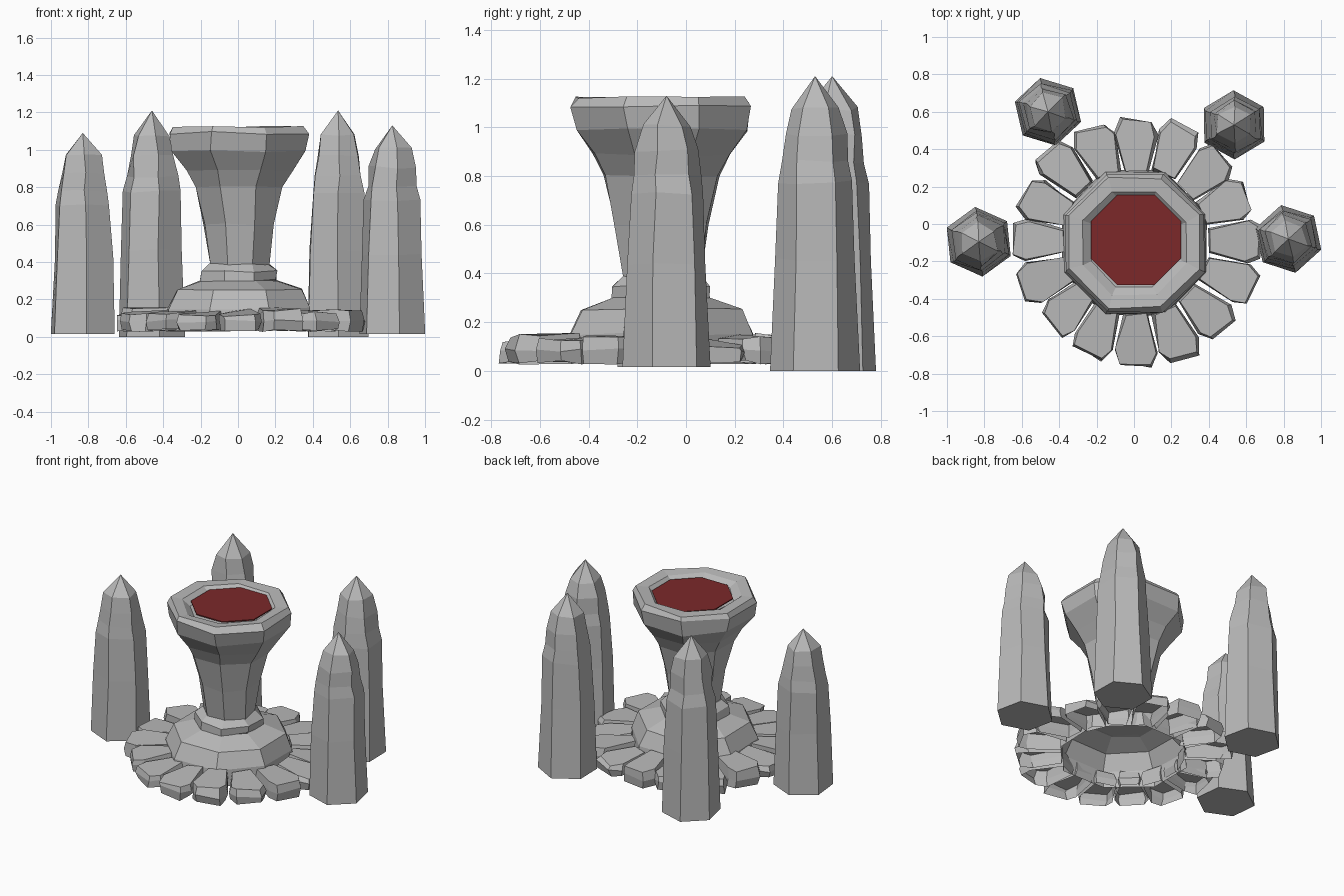
import bpy, bmesh, math, random
from mathutils import Vector

random.seed(7)
cube = bpy.data.objects.get("Cube")
if cube:
    bpy.data.objects.remove(cube, do_unlink=True)


def material(name, rgb):
    m = bpy.data.materials.new(name)
    m.use_nodes = True
    m.diffuse_color = (*rgb, 1)
    m.node_tree.nodes["Principled BSDF"].inputs["Base Color"].default_value = (*rgb, 1)
    return m


stone = material("grey stone", (0.49, 0.49, 0.49))
red = material("dark red liquid", (0.2, 0.022, 0.023))


def jitter(amount):
    return Vector([random.uniform(-amount, amount) for _ in range(3)])


def loft(name, rings, mat, floor=True):
    """Skin a stack of equal-length point rings, cap the top and optionally the floor."""
    bm = bmesh.new()
    rows = [[bm.verts.new(p) for p in ring] for ring in rings]
    n = len(rows[0])
    for low, high in zip(rows, rows[1:]):
        for i in range(n):
            j = (i + 1) % n
            bm.faces.new((low[i], low[j], high[j], high[i]))
    bm.faces.new(rows[-1])
    if floor:
        bm.faces.new(rows[0][::-1])
    bmesh.ops.remove_doubles(bm, verts=bm.verts, dist=0.0005)
    mesh = bpy.data.meshes.new(name)
    bm.to_mesh(mesh)
    bm.free()
    mesh.materials.append(mat)
    obj = bpy.data.objects.new(name, mesh)
    bpy.context.collection.objects.link(obj)
    return obj


def ring(cx, cy, z, radius, sides, turn, rough=0.0):
    step = math.tau / sides
    return [Vector((cx + radius * math.cos(turn + i * step),
                    cy + radius * math.sin(turn + i * step), z)) + jitter(rough)
            for i in range(sides)]


# Altar: hollow base, collar, flared column and bowl with a shallow sunken rim
CENTRE_Y = -0.1
EIGHTH = math.pi / 8
profiles = {
    "altar_base": [(0.42, 0.035), (0.41, 0.15), (0.36, 0.25), (0.21, 0.30)],
    "altar_collar": [(0.20, 0.29), (0.22, 0.30), (0.218, 0.35), (0.165, 0.395)],
    "altar_column_and_bowl": [(0.168, 0.38), (0.205, 0.60), (0.25, 0.80), (0.305, 0.89),
                              (0.385, 0.99), (0.402, 1.09), (0.375, 1.12), (0.30, 1.12),
                              (0.25, 1.08)],
}
for name, profile in profiles.items():
    rings = [ring(0.005, CENTRE_Y, z, r, 8, EIGHTH, 0.008) for r, z in profile]
    loft(name, rings, stone, floor=name != "altar_base")
loft("bowl_liquid", [ring(0.01, CENTRE_Y + 0.015, z, 0.26, 8, EIGHTH) for z in (1.097, 1.104)], red)

# Ring of sixteen rough paving stones, hollow underneath and sloping outwards
outline = [(0.37, -0.064), (0.57, -0.113), (0.64, -0.088),
           (0.655, 0.08), (0.58, 0.113), (0.37, 0.064)]
MIDDLE = 0.5
for k in range(16):
    angle = k * math.tau / 16
    along = Vector((math.cos(angle), math.sin(angle), 0))
    across = Vector((-along.y, along.x, 0))
    height = random.uniform(0.13, 0.15)
    slope = random.uniform(0.0, 0.12)
    reach = random.uniform(0.98, 1.06)
    layers = []
    for z, scale, tilt in ((0.035, 0.95, 0), (0.085, 1.0, 0), (height, 0.92, slope)):
        layers.append([Vector((0.01, CENTRE_Y + 0.01, z - tilt * (u - 0.37))) + jitter(0.009)
                       + along * (MIDDLE + (u * reach - MIDDLE) * scale) + across * v * scale
                       for u, v in outline])
    loft(f"paving_stone_{k + 1}", layers, stone, floor=False)

# Four hexagonal pillars with pointed tips: x, y, height, radius, turn
pillars = {
    "left_front_pillar": (0.825, -0.08, 1.13, 0.185, 42),
    "right_front_pillar": (-0.83, -0.095, 1.09, 0.187, 36),
    "left_back_pillar": (0.535, 0.53, 1.21, 0.185, 31),
    "right_back_pillar": (-0.46, 0.6, 1.21, 0.185, 43),
}
taper = [(1.0, 0), (0.91, 0.38), (0.84, 0.64), (0.76, 0.71), (0.68, 0.80), (0.56, 0.89)]
for name, (x, y, height, radius, turn) in pillars.items():
    foot = 0.015 if y < 0 else 0.0
    rings = []
    for scale, level in taper:
        z = foot + (height - foot) * level
        rings.append(ring(x, y, z, radius * scale, 6, math.radians(turn), 0.008 if level else 0))
    rings.append([Vector((x, y, height)) + Vector((0, 0, i * 1e-6)) for i in range(6)])
    loft(name, rings, stone)
